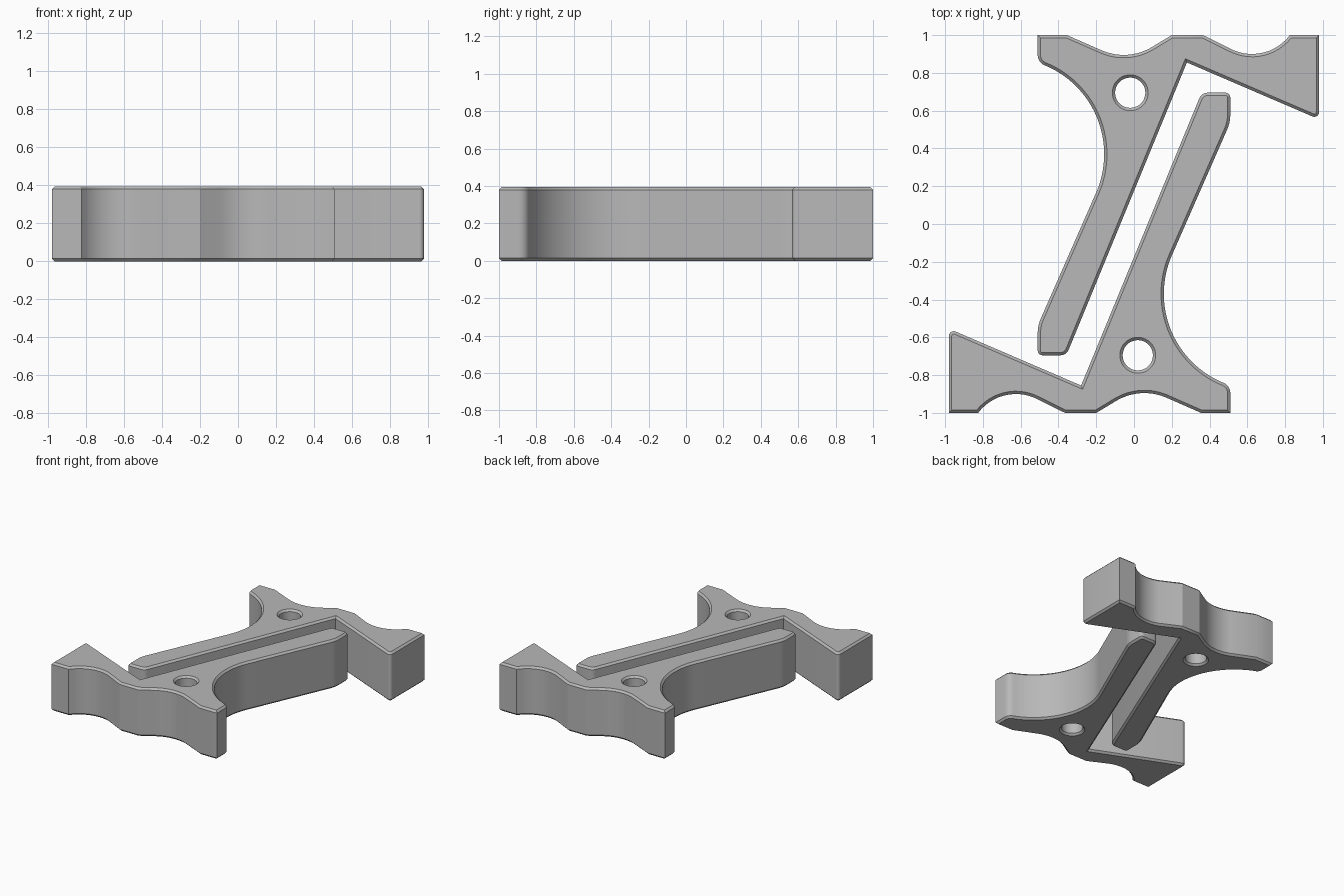
import bpy, bmesh
from math import sin, cos, radians, pi

default = bpy.data.objects.get("Cube")
if default:
    bpy.data.objects.remove(default)

HEIGHT, CHAMFER = 0.395, 0.015
HOLE_X, HOLE_Y, HOLE_R = -0.02, 0.695, 0.08

grey = bpy.data.materials.new("plain grey")
grey.use_nodes = True
color = (0.48, 0.48, 0.48, 1)
grey.diffuse_color = color
grey.node_tree.nodes["Principled BSDF"].inputs["Base Color"].default_value = color


def arc(x, y, r, start, end, steps):
    """Points on a circle arc, angles in degrees."""
    angles = [radians(start + (end - start) * i / steps) for i in range(steps + 1)]
    return [(x + r * cos(a), y + r * sin(a)) for a in angles]


def mesh_object(name, bm):
    bmesh.ops.recalc_face_normals(bm, faces=bm.faces)
    mesh = bpy.data.meshes.new(name)
    bm.to_mesh(mesh)
    bm.free()
    mesh.materials.append(grey)
    obj = bpy.data.objects.new(name, mesh)
    bpy.context.collection.objects.link(obj)
    return obj


# Outline of one bracket, clockwise from its outer corner
outline = (
    [(-0.51, 1.0), (-0.355, 1.0)]
    + arc(-0.055, 1.185, 0.29, 247, 300, 10)        # first edge scallop
    + [(0.2, 1.0), (0.365, 1.0)]
    + arc(0.625, 1.15, 0.25, 247, 323, 12)          # second edge scallop
    + [(0.98, 1.0)]
    + arc(0.955, 0.592, 0.025, 0, -113, 5)          # wing tip
    + [(0.28, 0.855)]                               # inner corner
    + arc(-0.388, -0.65, 0.045, -23, -90, 5)        # arm end
    + arc(-0.485, -0.67, 0.025, 270, 180, 5)
    + arc(-0.31, -0.58, 0.2, 180, 157, 5)
    + arc(-0.667, 0.37, 0.509, -23, 65, 28)         # large concave side
    + arc(-0.45, 0.895, 0.06, 246, 180, 6)          # outer corner
)

# Extrude the outline and chamfer both rims
bm = bmesh.new()
base = bm.faces.new([bm.verts.new((x, y, 0)) for x, y in outline])
top = bmesh.ops.extrude_face_region(bm, geom=[base], use_keep_orig=True)["geom"]
for v in top:
    if isinstance(v, bmesh.types.BMVert):
        v.co.z = HEIGHT
bmesh.ops.recalc_face_normals(bm, faces=bm.faces)
rims = [e for e in bm.edges if e.verts[0].co.z == e.verts[1].co.z]
bmesh.ops.bevel(bm, geom=rims, offset=CHAMFER, segments=1,
                profile=0.5, affect='EDGES', clamp_overlap=False)
bracket = mesh_object("back_bracket", bm)

# Round hole cutter, flared at both ends for the chamfer
bm = bmesh.new()
flare = 2 * CHAMFER
levels = [(-CHAMFER, HOLE_R + flare), (CHAMFER, HOLE_R),
          (HEIGHT - CHAMFER, HOLE_R), (HEIGHT + CHAMFER, HOLE_R + flare)]
SIDES = 40
rings = [[bm.verts.new((HOLE_X + r * cos(2 * pi * i / SIDES),
                        HOLE_Y + r * sin(2 * pi * i / SIDES), z))
          for i in range(SIDES)] for z, r in levels]
for low, high in zip(rings, rings[1:]):
    for i in range(SIDES):
        j = (i + 1) % SIDES
        bm.faces.new((low[i], low[j], high[j], high[i]))
bm.faces.new(rings[0])
bm.faces.new(rings[-1])
cutter = mesh_object("hole_cutter", bm)
cutter.hide_render = True

cut = bracket.modifiers.new("hole", 'BOOLEAN')
cut.operation, cut.solver, cut.object = 'DIFFERENCE', 'EXACT', cutter
bpy.ops.object.select_all(action='DESELECT')
bracket.select_set(True)
bpy.context.view_layer.objects.active = bracket
bpy.ops.object.modifier_apply(modifier=cut.name)
bpy.data.objects.remove(cutter)
bpy.ops.object.shade_smooth_by_angle(angle=radians(25))

# The matching bracket is the same part turned half way round
front = bpy.data.objects.new("front_bracket", bracket.data)
front.rotation_euler.z = pi
bpy.context.collection.objects.link(front)
